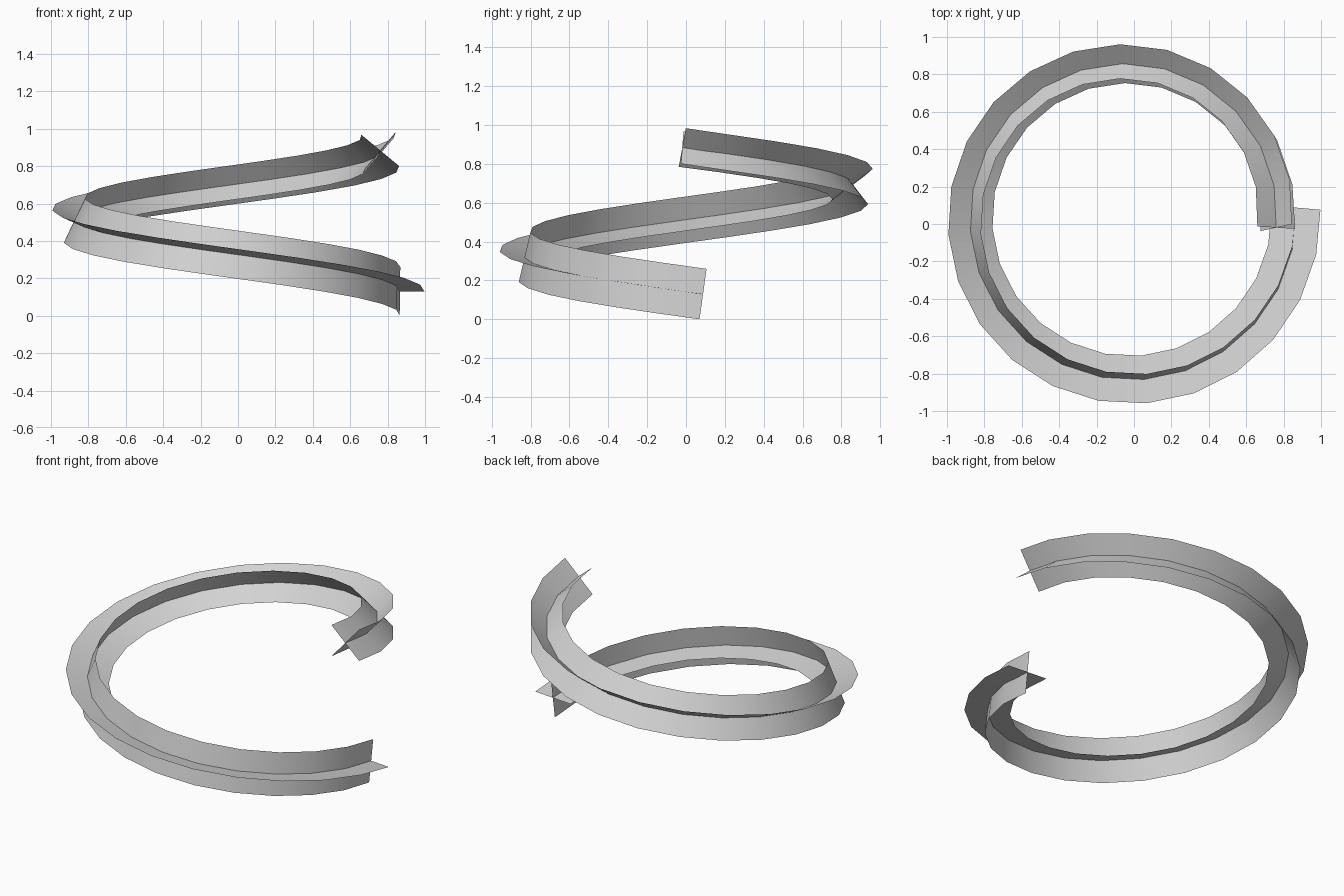
import bpy
import math
from mathutils import Vector

cube = bpy.data.objects.get("Cube")
if cube:
    bpy.data.objects.remove(cube, do_unlink=True)

STEPS = 24
CENTRE = Vector((-0.0315, 0.0375, 0))
R_START, R_END = 0.899, 0.794
Z_START, Z_END = 0.13, 0.884
ANGLE_START, SWEEP = math.radians(3.2), math.radians(367.3)
TWIST = math.radians(50)
HALF_WIDTH = 0.131

grey = bpy.data.materials.new("light_grey")
grey.use_nodes = True
grey.diffuse_color = (0.65, 0.65, 0.65, 1)
grey.node_tree.nodes["Principled BSDF"].inputs["Base Color"].default_value = grey.diffuse_color


def spine_point(t):
    """Rising clockwise spiral that tightens evenly along its length."""
    r = R_START + (R_END - R_START) * t
    angle = ANGLE_START + SWEEP * math.log(r / R_START) / math.log(R_START / R_END)
    z = Z_START + (Z_END - Z_START) * t
    return CENTRE + Vector((r * math.cos(angle), r * math.sin(angle), z))


spine = [spine_point(i / STEPS) for i in range(STEPS + 1)]


def ribbon(name, roll):
    """Flat strip swept along the spine, rolling steadily from its first angle."""
    verts = []
    for i, p in enumerate(spine):
        before = (p - spine[i - 1]).normalized() if i else Vector()
        after = (spine[i + 1] - p).normalized() if i < STEPS else Vector()
        tangent = (before + after).normalized()
        side = Vector((0, 0, 1)).cross(tangent).normalized()
        up = tangent.cross(side)
        a = roll + TWIST * i / STEPS
        d = (side * math.cos(a) + up * math.sin(a)) * HALF_WIDTH
        verts += [p - d, p + d]
    faces = [(2 * i, 2 * i + 1, 2 * i + 3, 2 * i + 2) for i in range(STEPS)]
    mesh = bpy.data.meshes.new(name)
    mesh.from_pydata(verts, [], faces)
    mesh.materials.append(grey)
    mesh.shade_smooth()
    obj = bpy.data.objects.new(name, mesh)
    bpy.context.collection.objects.link(obj)
    return obj


# Two crossed strips sharing one spine
ribbon("upright_ribbon", math.pi / 2)
ribbon("flat_ribbon", math.pi)
